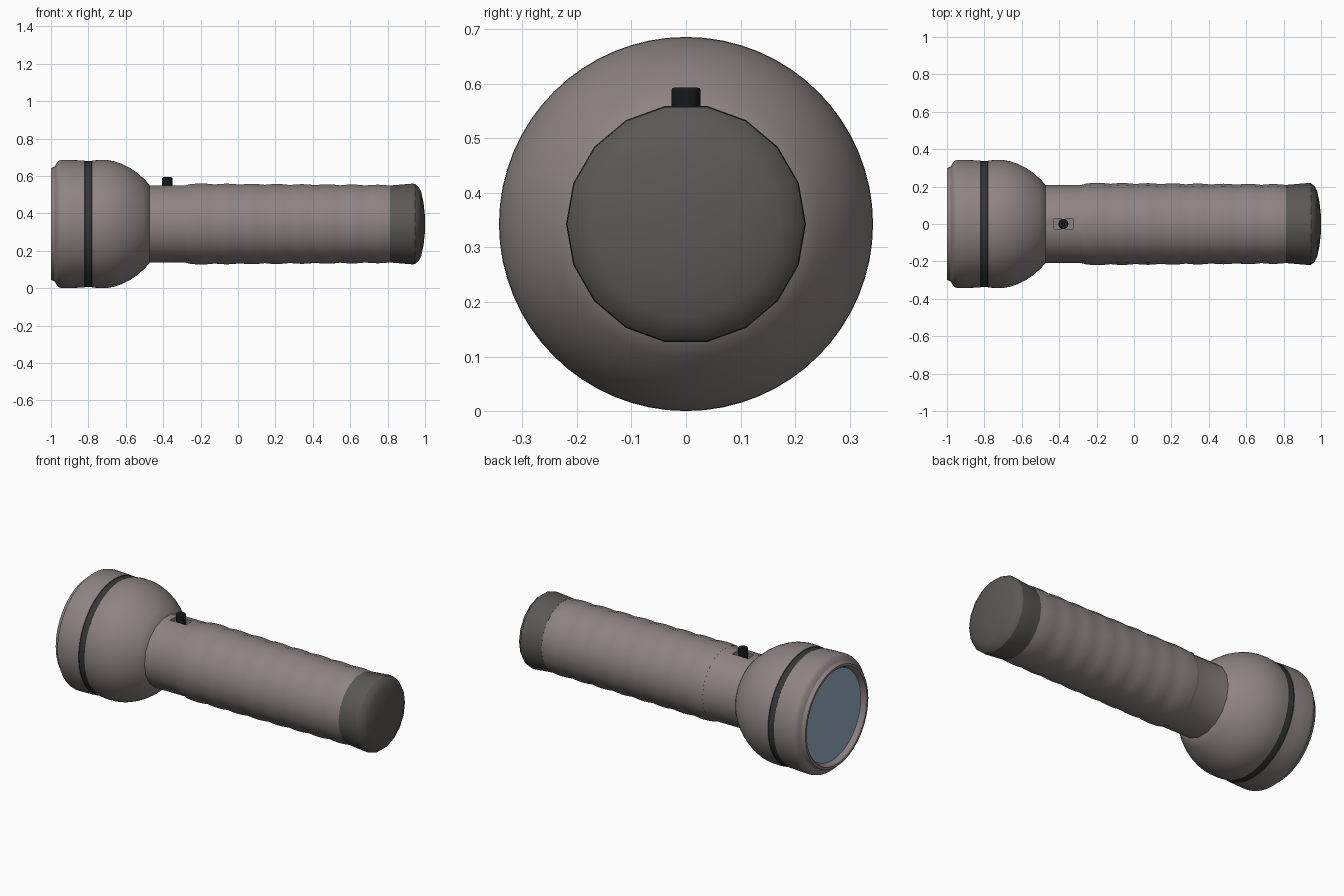
import bpy, bmesh, math

if "Cube" in bpy.data.objects:
    bpy.data.objects.remove(bpy.data.objects["Cube"])

AXIS = 0.343  # height of the torch centre line


def material(name, rgb):
    m = bpy.data.materials.new(name)
    m.diffuse_color = (*rgb, 1)
    m.use_nodes = True
    m.node_tree.nodes["Principled BSDF"].inputs["Base Color"].default_value = m.diffuse_color
    return m


CASE = material("case", (0.27, 0.23, 0.225))
GREY = material("tail_grey", (0.105, 0.1, 0.095))
DARK = material("band_dark", (0.035, 0.037, 0.037))
BLACK = material("button_black", (0.008, 0.01, 0.01))
GLASS = material("lens_blue", (0.33, 0.43, 0.57))


def smooth(ob, angle=30):
    bpy.ops.object.select_all(action='DESELECT')
    ob.select_set(True)
    bpy.context.view_layer.objects.active = ob
    bpy.ops.object.shade_smooth_by_angle(angle=math.radians(angle))


def lathe(name, profile, sides, mat, caps=(True, True)):
    """Turn (x, radius) points around the torch axis."""
    bm = bmesh.new()
    rings = []
    for x, r in profile:
        rings.append([bm.verts.new((x, r * math.cos(a), AXIS + r * math.sin(a)))
                      for a in (2 * math.pi * i / sides for i in range(sides))])
    for a, b in zip(rings, rings[1:]):
        for i in range(sides):
            j = (i + 1) % sides
            bm.faces.new((a[i], a[j], b[j], b[i]))
    if caps[0]:
        bm.faces.new(rings[0])
    if caps[1]:
        bm.faces.new(rings[-1])
    bmesh.ops.recalc_face_normals(bm, faces=bm.faces)
    me = bpy.data.meshes.new(name)
    bm.to_mesh(me)
    bm.free()
    me.materials.append(mat)
    ob = bpy.data.objects.new(name, me)
    bpy.context.collection.objects.link(ob)
    smooth(ob)
    return ob


# Head: front bezel, dark band, rounded bowl
lathe("head_bezel", [(-0.965, 0.268), (-0.99, 0.275), (-1.0, 0.285), (-1.0, 0.298),
                     (-0.98, 0.308), (-0.968, 0.328), (-0.955, 0.339), (-0.94, 0.343),
                     (-0.88, 0.342), (-0.82, 0.339)], 64, CASE, (False, False))
lathe("head_band", [(-0.82, 0.339), (-0.818, 0.336), (-0.782, 0.336), (-0.78, 0.339)],
      64, DARK, (False, False))
lathe("head_bowl", [(-0.78, 0.339), (-0.74, 0.343), (-0.70, 0.342), (-0.66, 0.335),
                    (-0.62, 0.321), (-0.58, 0.301), (-0.54, 0.274), (-0.505, 0.244),
                    (-0.475, 0.212), (-0.47, 0.195)], 64, CASE, (False, False))
lathe("lens", [(-0.97, 0.27), (-0.966, 0.27)], 64, GLASS)

# Neck with a shallow switch slot cut in its top
neck = lathe("neck", [(-0.49, 0.209), (-0.28, 0.209), (-0.26, 0.215)], 18, CASE)
bpy.ops.mesh.primitive_cube_add(size=1, location=(-0.378, 0, 0.56))
cutter = bpy.context.object
cutter.name = "slot_cutter"
cutter.scale = (0.105, 0.056, 0.06)
cutter.hide_render = True
mod = neck.modifiers.new("slot", 'BOOLEAN')
mod.operation = 'DIFFERENCE'
mod.solver = 'EXACT'
mod.object = cutter
bpy.context.view_layer.objects.active = neck
bpy.ops.object.modifier_apply(modifier=mod.name)
bpy.data.objects.remove(cutter)
smooth(neck)

# Ribbed grip: eight softly bulging segments with a slight taper
start, end, ribs, steps = -0.26, 0.815, 8, 4
grip = []
for k in range(ribs * steps + 1):
    t = k / (ribs * steps)
    bulge = 0.005 * math.sin(math.pi * (k % steps) / steps)
    grip.append((start + (end - start) * t, 0.2155 - 0.0075 * t + bulge))
lathe("grip", grip, 18, CASE)

# Tail cap with a domed end
lathe("tail_cap", [(0.813, 0.209), (0.86, 0.213), (0.93, 0.219), (0.945, 0.218),
                   (0.965, 0.203), (0.98, 0.172), (0.992, 0.115), (0.999, 0.05),
                   (1.0, 0.008)], 18, GREY)

# Push button
bpy.ops.mesh.primitive_cylinder_add(vertices=24, radius=0.027, depth=0.072,
                                    location=(-0.378, 0, 0.557))
button = bpy.context.object
button.name = "push_button"
button.data.materials.append(BLACK)
bev = button.modifiers.new("round_edge", 'BEVEL')
bev.width = 0.005
bev.segments = 2
smooth(button)
